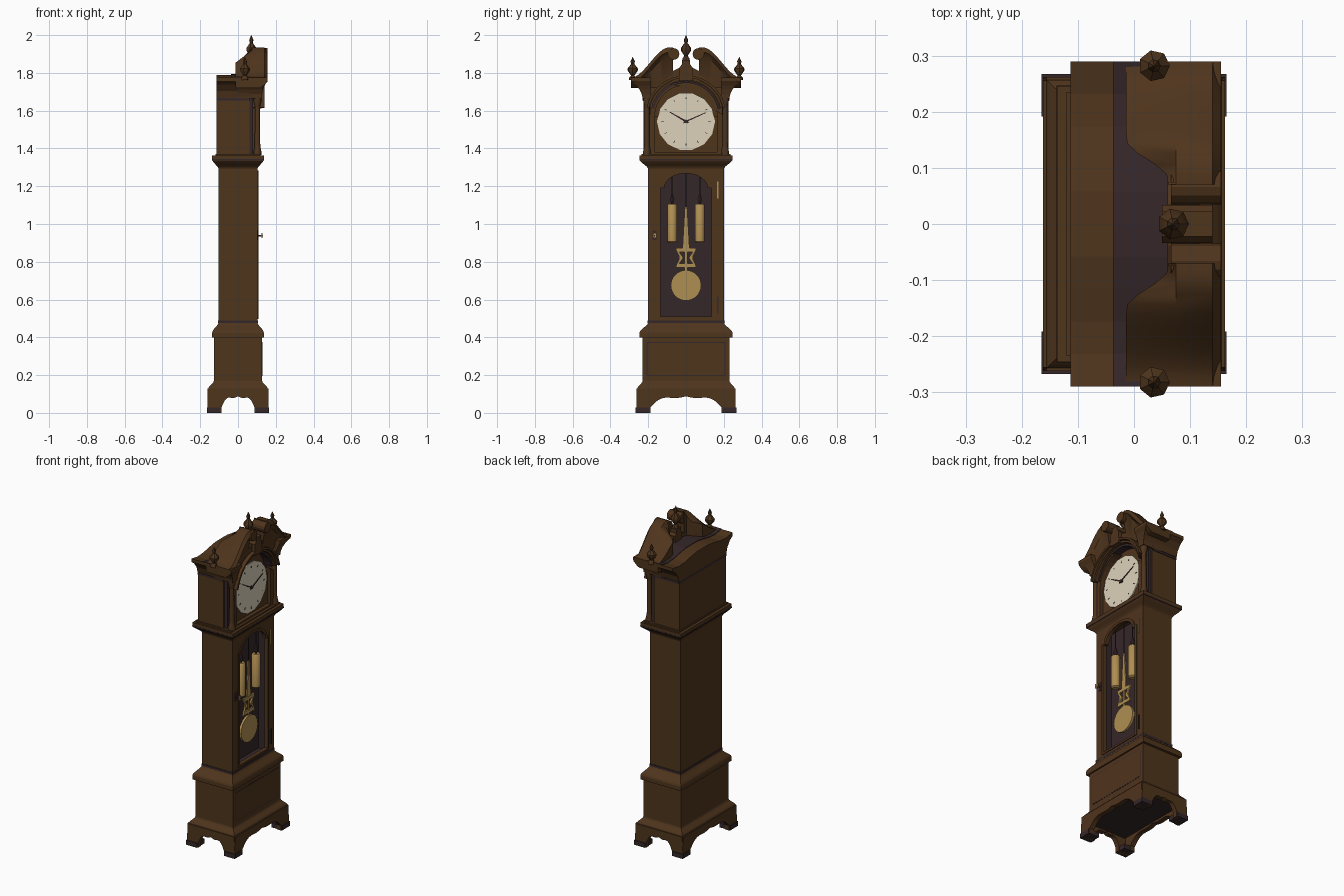
import bpy, bmesh, math
from mathutils import Vector

cube = bpy.data.objects.get("Cube")
if cube:
    bpy.data.objects.remove(cube)


def material(name, *rgb):
    mat = bpy.data.materials.new(name)
    mat.use_nodes = True
    mat.diffuse_color = (*rgb, 1)
    mat.node_tree.nodes["Principled BSDF"].inputs["Base Color"].default_value = (*rgb, 1)
    return mat


WOOD = material("walnut_wood", .078, .035, .012)
DARK = material("dark_interior", .036, .02, .022)
BRASS = material("brass", .43, .27, .085)
CREAM = material("cream_dial", .72, .65, .5)

# Half depth and half width of each tier
FOOT, BASE, TRUNK, HOOD, LEDGE = (.162, .262), (.128, .23), (.103, .2), (.113, .225), (.137, .246)
FRONT = TRUNK[0]
SIDES = (-1, 1)


def finish(name, bm, mat, smooth=False):
    bmesh.ops.recalc_face_normals(bm, faces=bm.faces)
    mesh = bpy.data.meshes.new(name)
    bm.to_mesh(mesh)
    bm.free()
    mesh.materials.append(mat)
    part = bpy.data.objects.new(name, mesh)
    bpy.context.collection.objects.link(part)
    if smooth:
        bpy.ops.object.select_all(action="DESELECT")
        part.select_set(True)
        bpy.context.view_layer.objects.active = part
        bpy.ops.object.shade_smooth_by_angle(angle=math.radians(40))


def bridge(name, rings, mat, smooth=False):
    """Skin a list of closed rings and cap both ends."""
    bm = bmesh.new()
    rows = [[bm.verts.new(point) for point in ring] for ring in rings]
    for low, high in zip(rows, rows[1:]):
        for i in range(len(low)):
            bm.faces.new((low[i - 1], low[i], high[i], high[i - 1]))
    bm.faces.new(rows[0])
    bm.faces.new(rows[-1])
    finish(name, bm, mat, smooth)


def rectangle(back, front, right, left, z):
    return [(back, right, z), (front, right, z), (front, left, z), (back, left, z)]


def box(name, back, front, right, left, bottom, top, mat=WOOD):
    bridge(name, [rectangle(back, front, right, left, z) for z in (bottom, top)], mat)


def tier(name, size, bottom, top, mat=WOOD, to=None):
    """Centred block; with a second size it becomes an ogee moulding."""
    to = to or size
    steps = 6 if to != size else 1
    rings = []
    for i in range(steps + 1):
        t = i / steps
        depth, width = (a + (b - a) * ease(t) for a, b in zip(size, to))
        rings.append(rectangle(-depth, depth, -width, width, bottom + (top - bottom) * t))
    bridge(name, rings, mat)


def ease(t):
    t = min(max(t, 0), 1)
    return t * t * (3 - t - t)


def turn(name, profile, x, y, mat, sides=8):
    """Turned part from (radius, z) pairs."""
    bridge(name, [[(x + r * u, y + r * v, z) for u, v in circle(1, 0, sides)]
                  for r, z in profile], mat, True)


def plate(name, loops, back, front, mat=WOOD, sideways=False):
    """Flat outline, with optional holes, given thickness."""
    bm = bmesh.new()
    for loop in loops:
        verts = [bm.verts.new((u, back, z) if sideways else (back, u, z)) for u, z in loop]
        for i, vert in enumerate(verts):
            bm.edges.new((verts[i - 1], vert))
    bmesh.ops.triangle_fill(bm, edges=bm.edges[:], use_beauty=True)
    grown = bmesh.ops.extrude_face_region(bm, geom=bm.faces[:])["geom"]
    move = Vector((0, front - back, 0) if sideways else (front - back, 0, 0))
    bmesh.ops.translate(bm, verts=[g for g in grown if isinstance(g, bmesh.types.BMVert)], vec=move)
    finish(name, bm, mat)


def arc(radius, centre, start=0, end=math.pi, steps=16, rise=None):
    angles = [start + (end - start) * i / steps for i in range(steps + 1)]
    return [(radius * math.cos(a), centre + (rise or radius) * math.sin(a)) for a in angles]


def circle(radius, centre, sides):
    return arc(radius, centre, 0, math.tau, sides)[:-1]


def mirrored(half):
    return half + [(-u, z) for u, z in reversed(half) if u > .0001]


def arched(width, sill, spring, radius, rise):
    return [(width, sill), (width, spring)] + arc(radius, spring, rise=rise) + [(-width, spring), (-width, sill)]


# Bracket feet with scalloped aprons on all four sides
def apron(width):
    span = width - .075
    curve = [(span * t, .03 + .058 * (1 - t ** 3) - .008 * math.sin(t * math.tau))
             for t in (1 - i / 12 for i in range(13))]
    return mirrored([(width - .006, .13), (width, .04), (width, 0), (span, 0)] + curve)


depth, width = FOOT
for s in SIDES:
    plate("end_apron", [apron(width)], s * (depth - .03), s * depth)
    plate("side_apron", [apron(depth)], s * (width - .03), s * width, sideways=True)
    for side in SIDES:
        box("foot_pad", s * (depth - .07), s * (depth + .003), side * (width - .07), side * (width + .005), 0, .028, DARK)
tier("base_underside", BASE, .09, .1, DARK)

# Base with flared plinth and waist moulding
PLINTH = (depth - .006, width - .005)
tier("plinth", PLINTH, .1, .13)
tier("plinth_flare", PLINTH, .13, .17, to=BASE)
tier("base", BASE, .17, .4)
plate("base_panel", [mirrored([(.205, .2), (.205, .37)])], BASE[0], BASE[0] + .002)
box("panel_groove", BASE[0], BASE[0] + .001, -.209, .209, .196, .374, DARK)
tier("waist_ledge", LEDGE, .4, .424)
tier("waist_moulding", LEDGE, .424, .48, to=TRUNK)
tier("waist_line", (FRONT + .002, .203), .475, .488, DARK)

# Trunk with an arched window in its door
SILL, SPRING, TOP, LINING = .51, 1.19, 1.32, .03
box("trunk_back", -FRONT, LINING, -.2, .2, .48, TOP)
box("trunk_lining", LINING, LINING + .005, -.15, .15, .48, TOP, DARK)
for s in SIDES:
    box("trunk_side", LINING, .09, s * .155, s * .2, .48, TOP)
    box("side_lining", LINING, .088, s * .149, s * .155, .48, TOP, DARK)
window = arched(.135, SILL, SPRING, .115, .078)
plate("trunk_door", [mirrored([(.2, .48), (.2, TOP)]), window], .085, FRONT)
plate("window_moulding", [arched(.148, SILL - .012, SPRING + .008, .13, .085), window], FRONT, FRONT + .005)
for z, mat in ((.57, DARK), (1.18, BRASS)):
    box("door_hinge", FRONT, FRONT + .006, .165, .172, z - .045, z + .045, mat)

# Door key
box("key_plate", FRONT, FRONT + .004, -.178, -.155, .915, .965, DARK)
box("key_stem", FRONT, .132, -.169, -.163, .934, .942, DARK)
box("key_bow", .125, .131, -.176, -.156, .925, .952, BRASS)

# Weights and pendulum hang on thin lines
HANG = .071


def line(y, bottom):
    turn("hanging_line", [(.003, bottom), (.003, TOP)], HANG, y, DARK, 6)


for s in SIDES:
    y = s * .073
    turn("weight", [(.018, .9), (.026, .907), (.026, 1.1), (.02, 1.107)], HANG, y, BRASS, 12)
    turn("weight_hook", [(.004, 1.1), (.013, 1.13), (.004, 1.16)], HANG, y, DARK, 6)
    line(y, 1.15)
line(0, 1.09)
plate("pendulum_rod", [mirrored([(.019, .86), (.006, 1.09)])], HANG - .004, HANG + .004, BRASS)


def lyre(inset, bottom, top):
    steps = [i / 8 for i in range(9)]
    return mirrored([(.045 - inset + .009 * math.cos(t * math.tau), top + (bottom - top) * t) for t in steps])


plate("lyre", [lyre(0, .77, .872), lyre(.02, .79, .852)], HANG - .005, HANG + .005, BRASS)
plate("lyre_stem", [mirrored([(.007, .74), (.007, .86)])], HANG - .003, HANG + .003, BRASS)
plate("pendulum_bob", [circle(.081, .675, 20)], HANG - .007, HANG + .007, BRASS)

# Hood standing on its own moulding
tier("hood_moulding", TRUNK, 1.29, 1.342, to=LEDGE)
tier("hood_shadow_line", (LEDGE[0] + .001, LEDGE[1] + .001), 1.336, 1.343, DARK)
tier("hood_ledge", LEDGE, 1.342, 1.362)
tier("hood_seat", (.12, .235), 1.362, 1.37)
BACK, FACE, DIAL = -HOOD[0], .06, .083
box("hood_body", BACK, FACE, -HOOD[1], HOOD[1], 1.36, 1.7)
box("hood_line", BACK, FACE, -.229, .229, 1.655, 1.668, DARK)

# Low arched roof that flares out to the cornice, with a dark valley behind the pediment
EAVE, CORNICE = .29, 1.775
crown = [(EAVE * t, 1.762 + .028 * ease(1.2 - 1.5 * t) + .013 * t ** 6) for t in (1, .8, .6, .4, .2, 0)]
plate("hood_roof", [mirrored([(.23, 1.67), (.24, 1.705), (.265, 1.738), (EAVE, 1.755)] + crown)], BACK, FACE)
ridge = mirrored(crown)
plate("roof_valley", [ridge + [(u, z + .003) for u, z in reversed(ridge)]], -.037, FACE, DARK)

# Hood door, arch mouldings and dial
HUB = 1.543
opening = arched(.165, 1.38, 1.57, .165, .165)
plate("hood_door", [arched(.192, 1.37, 1.58, .192, .192), opening], FACE, .105)
for radius, front, mat in ((.172, .108, DARK), (.186, .125, WOOD), (.2, .14, WOOD)):
    rim = arc(radius, 1.575, .2, math.pi - .2)
    plate("arch_moulding", [rim + arc(radius + .012, 1.575, math.pi - .2, .2)], FACE, front, mat)
plate("dial_surround", [opening], FACE, DIAL)
plate("dial", [circle(.154, HUB, 14)], DIAL, DIAL + .007, CREAM)


def pointer(name, hour, start, end, half, lift):
    along = Vector((math.sin(hour * math.tau / 12), math.cos(hour * math.tau / 12)))
    across = Vector((along.y, -along.x)) * half
    hub = Vector((0, HUB))
    near, far = hub + along * start, hub + along * end
    plate(name, [[near - across, near + across, far + across / 2, far - across / 2]], DIAL + lift, DIAL + lift + .003, DARK)


for hour in range(12):
    pointer("hour_mark", hour, .118, .132, .002, .006)
pointer("hour_hand", 10, -.015, .1, .005, .008)
pointer("minute_hand", 2.2, -.015, .115, .004, .01)
plate("hand_hub", [circle(.01, HUB, 8)], DIAL + .007, DIAL + .014, DARK)


# Swan-neck sections follow the arch below and an ogee above, sloping down to the back
def neck_section(s, y):
    top = CORNICE + .16 * ease((EAVE - y) / .2)
    low = max(1.72, 1.575 + math.sqrt(max(0, .04 - y * y)))
    lip = max(low + .01, top - .05)
    back = .075 * ease((.15 - y) / .07) - .014
    fall = .4 * (top - CORNICE) * ease((y - .07) / .04)
    edge = [(back, low), (back, top - fall), (.075, top), (.14, top), (.155, (top + lip) / 2), (.132, lip), (.115, low)]
    return [(x, s * y, z) for x, z in edge]


def finial(x, y, z, height):
    shape = ((.02, 0), (.02, .1), (.009, .2), (.027, .4), (.028, .5), (.008, .7), (.012, .8), (.001, 1))
    turn("finial", [(radius, z + t * height) for radius, t in shape], x, y, WOOD, 7)


for s in SIDES:
    # Corner columns
    turn("column_shaft", [(.015, 1.4), (.013, 1.64)], FRONT, s * .207, WOOD, 10)
    for z, tip in ((1.365, 1.42), (1.67, 1.62)):
        turn("column_end", [(.021, z), (.021, z + (tip - z) / 3), (.013, tip)], FRONT, s * .207, WOOD, 10)
    box("column_backing", FACE, FACE + .02, s * .19, s * .218, 1.365, 1.68, DARK)

    # Cornice returns, pediment scrolls and corner finials
    flare = [(t, 1.665 + (1.757 - 1.665) * t) for t in (0, .25, .5, .75, 1)] + [(1, CORNICE)]
    bridge("cornice", [rectangle(0, .125 + .03 * t * t, s * .185, s * (.23 + .06 * t * t), z)
                       for t, z in flare], WOOD)
    bridge("swan_neck", [neck_section(s, EAVE - .22 * i / 12) for i in range(13)], WOOD, True)
    plate("scroll", [[(u + s * .066, z) for u, z in circle(.031, 1.9, 12)]], .066, .155)
    finial(.036, s * .282, 1.762, .122)

# Centre of the pediment
plate("tympanum", [arc(.1, 1.76, steps=8, rise=.07)], FACE, .118)
plate("pedestal", [mirrored([(.034, 1.76), (.034, 1.83), (.022, 1.845), (.022, 1.868)])], .05, .14)
finial(.07, 0, 1.862, .138)
